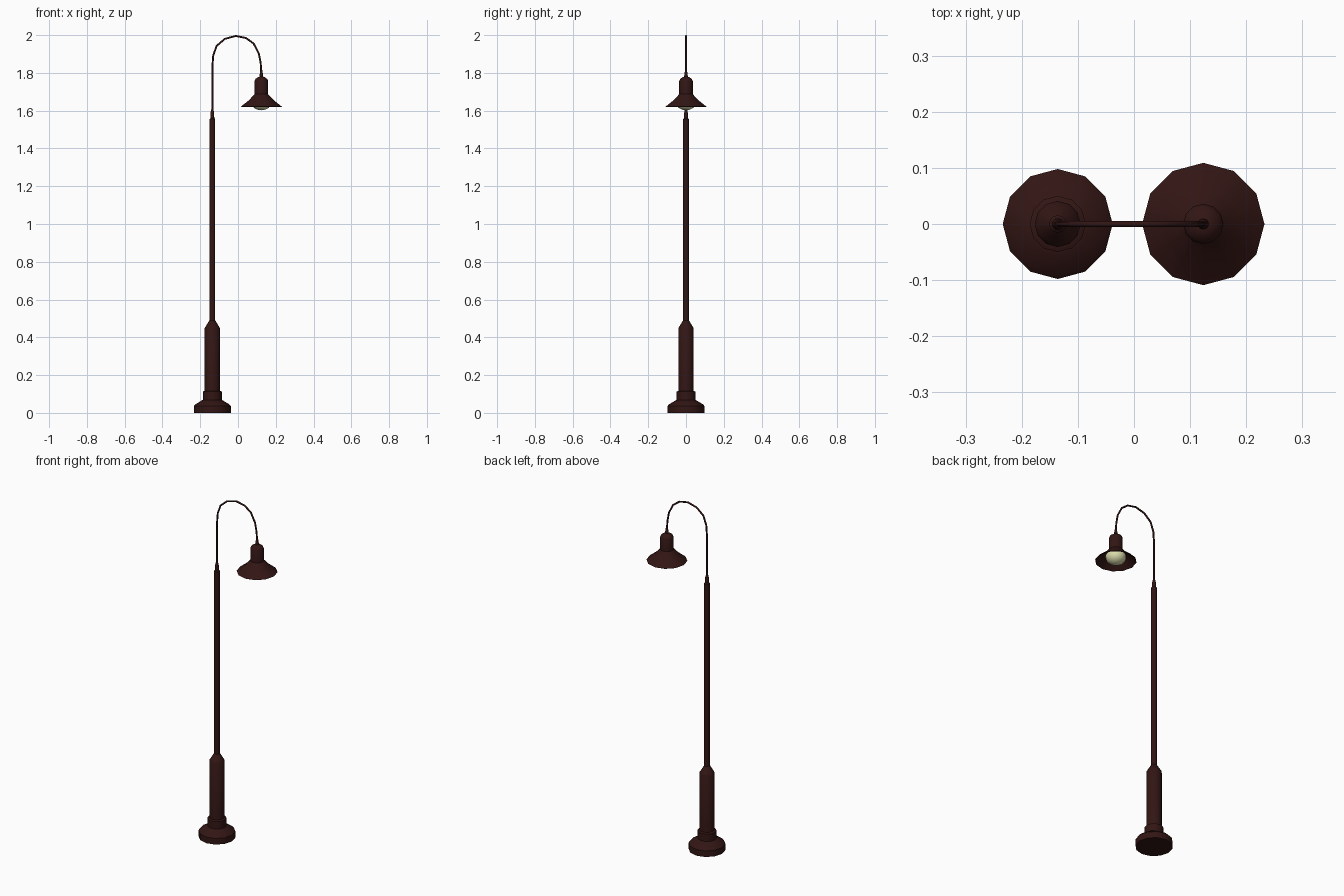
import bpy, bmesh, math
from mathutils import Vector

if "Cube" in bpy.data.objects:
    bpy.data.objects.remove(bpy.data.objects["Cube"])

PX, LX = -0.136, 0.1235   # pole axis and lamp axis


def material(name, rgb):
    m = bpy.data.materials.new(name)
    m.diffuse_color = (*rgb, 1)
    m.use_nodes = True
    m.node_tree.nodes["Principled BSDF"].inputs["Base Color"].default_value = m.diffuse_color
    return m


iron = material("dark_iron", (0.032, 0.008, 0.007))
glow = material("bulb_glass", (0.72, 0.72, 0.42))


def finish(name, bm, mat, angle=35):
    bmesh.ops.recalc_face_normals(bm, faces=bm.faces)
    me = bpy.data.meshes.new(name)
    bm.to_mesh(me)
    bm.free()
    ob = bpy.data.objects.new(name, me)
    bpy.context.collection.objects.link(ob)
    me.materials.append(mat)
    bpy.ops.object.select_all(action='DESELECT')
    bpy.context.view_layer.objects.active = ob
    ob.select_set(True)
    bpy.ops.object.shade_smooth_by_angle(angle=math.radians(angle))
    return ob


def skin(bm, rings):
    for a, b in zip(rings, rings[1:]):
        n = len(a)
        for i in range(n):
            j = (i + 1) % n
            bm.faces.new((a[i], a[j], b[j], b[i]))
    for ring in (rings[0], rings[-1]):
        bm.faces.new(ring)


def lathe(name, x, profile, mat=iron, n=12):
    bm = bmesh.new()
    rings = [[bm.verts.new((x + r * math.cos(math.tau * i / n),
                            r * math.sin(math.tau * i / n), z))
              for i in range(n)] for r, z in profile]
    skin(bm, rings)
    return finish(name, bm, mat)


# Flared foot with collar
lathe("base_foot", PX, [(.098, 0), (.098, .036), (.09, .045), (.056, .066),
                        (.05, .068), (.05, .112), (.041, .117)])
# Thick lower column with tapered shoulder
lathe("lower_column", PX, [(.041, .11), (.041, .448), (.036, .456), (.017, .488), (.015, .49)])
# Main pole and the reducing neck on top
lathe("pole", PX, [(.0155, .485), (.0155, 1.555), (.0105, 1.56), (.0095, 1.59), (.006, 1.605)])

# Gooseneck arm swept along a planar path
path = [(PX, 1.60), (PX, 1.83), (-.131, 1.893), (-.113, 1.943), (-.070, 1.98),
        (-.012, 1.9955), (.042, 1.985), (.083, 1.955), (.110, 1.903), (.120, 1.852),
        (LX, 1.80), (LX, 1.77)]
pts = [Vector((x, 0, z)) for x, z in path]
bm = bmesh.new()
rings = []
for k, p in enumerate(pts):
    t = (pts[min(k + 1, len(pts) - 1)] - pts[max(k - 1, 0)]).normalized()
    side = t.cross(Vector((0, 1, 0)))
    rings.append([bm.verts.new(p + .005 * (side * math.cos(math.tau * i / 8)
                                           + Vector((0, math.sin(math.tau * i / 8), 0))))
                  for i in range(8)])
skin(bm, rings)
finish("gooseneck_arm", bm, iron, 50)

# Lamp: ferrule, socket housing, and hollow shade
lathe("arm_ferrule", LX, [(.010, 1.772), (.009, 1.79), (.005, 1.815)])
lathe("lamp_housing", LX, [(.036, 1.68), (.036, 1.757), (.031, 1.768), (.018, 1.777), (.009, 1.78)])
lathe("lamp_shade", LX, [(.030, 1.687), (.036, 1.687), (.067, 1.654), (.109, 1.621),
                         (.106, 1.619), (.065, 1.650), (.034, 1.682)])

# Round bulb tucked under the shade
bm = bmesh.new()
bmesh.ops.create_uvsphere(bm, u_segments=12, v_segments=8, radius=.055)
bmesh.ops.scale(bm, vec=(1, 1, .8), verts=bm.verts)
bmesh.ops.translate(bm, vec=(LX, 0, 1.646), verts=bm.verts)
bmesh.ops.bisect_plane(bm, geom=bm.verts[:] + bm.edges[:] + bm.faces[:],
                       plane_co=(0, 0, 1.655), plane_no=(0, 0, 1), clear_outer=True)
finish("bulb", bm, glow, 60)
